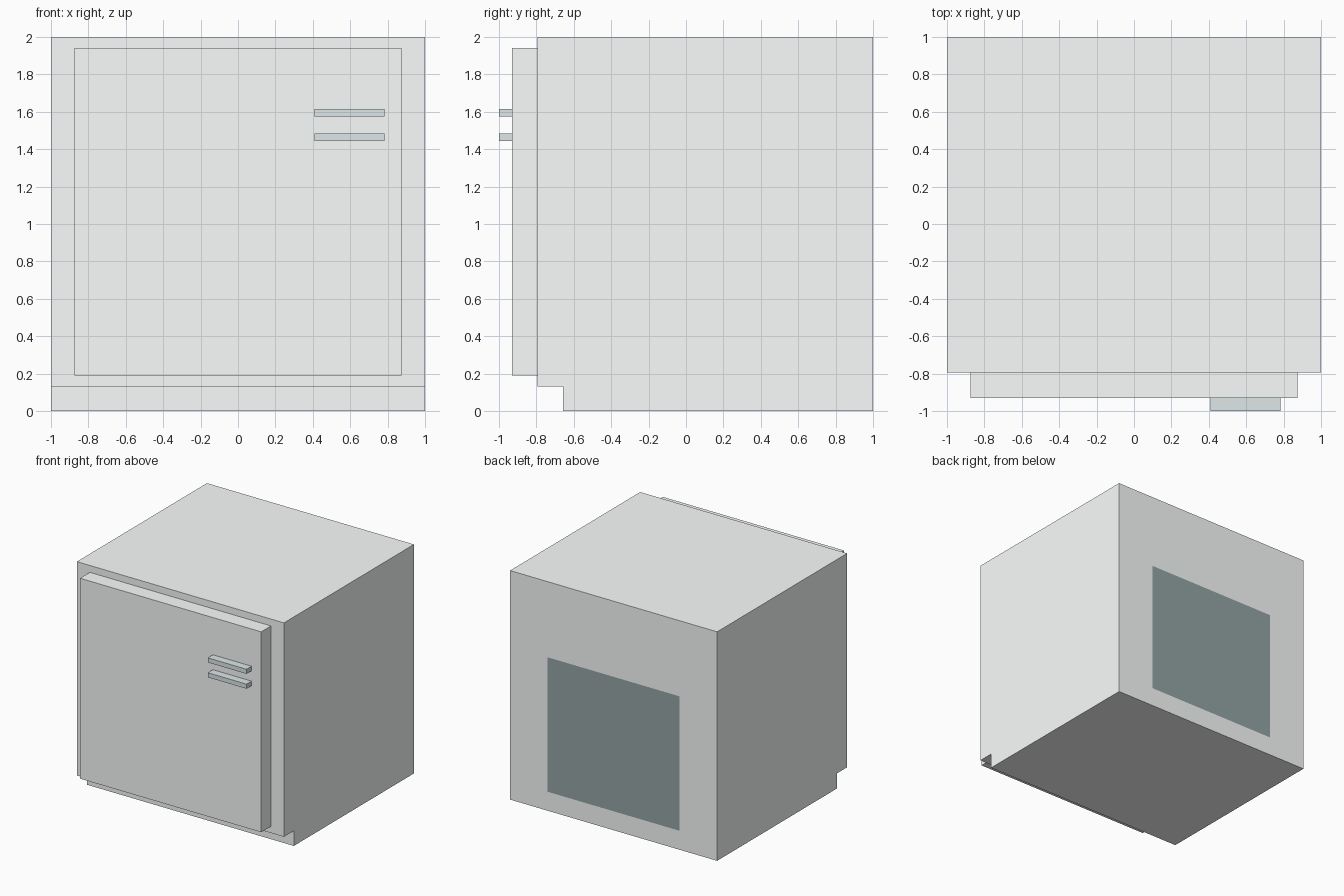
import bpy
import bmesh

if "Cube" in bpy.data.objects:
    bpy.data.objects.remove(bpy.data.objects["Cube"])

WHITE = (0.96, 0.99, 0.975, 1)
STEEL = (0.73, 0.80, 0.81, 1)
DARK = (0.30, 0.375, 0.375, 1)


def make_object(name, bm, color):
    bmesh.ops.recalc_face_normals(bm, faces=bm.faces)
    mesh = bpy.data.meshes.new(name)
    bm.to_mesh(mesh)
    bm.free()
    obj = bpy.data.objects.new(name, mesh)
    bpy.context.collection.objects.link(obj)
    mat = bpy.data.materials.new(name + "_finish")
    mat.diffuse_color = color
    mat.use_nodes = True
    mat.node_tree.nodes["Principled BSDF"].inputs["Base Color"].default_value = mat.diffuse_color
    mesh.materials.append(mat)
    return obj


def box(name, x, y, z, color):
    bm = bmesh.new()
    bmesh.ops.create_cube(bm, size=1)
    for v in bm.verts:
        for i, (lo, hi) in enumerate((x, y, z)):
            v.co[i] = lo if v.co[i] < 0 else hi
    return make_object(name, bm, color)


# Cabinet: side profile with toe kick, extruded across the width
BACK = 0.999
FRONT, KICK_Y, KICK_Z = -0.795, -0.658, 0.132
profile = [(FRONT, KICK_Z), (KICK_Y, KICK_Z), (KICK_Y, 0),
           (BACK, 0), (BACK, 2), (FRONT, 2)]
bm = bmesh.new()
side = bm.faces.new([bm.verts.new((-1, y, z)) for y, z in profile])
ext = bmesh.ops.extrude_face_region(bm, geom=[side], use_keep_orig=True)
bmesh.ops.translate(bm, vec=(2, 0, 0),
                    verts=[g for g in ext["geom"] if isinstance(g, bmesh.types.BMVert)])
make_object("cabinet", bm, WHITE)

# Door slab on the front
DOOR_FRONT = -0.93
box("door", (-0.875, 0.875), (DOOR_FRONT, FRONT), (0.19, 1.94), WHITE)

# Two short handle bars
for label, z in (("lower", 1.445), ("upper", 1.575)):
    box(label + "_handle", (0.408, 0.782), (-1, DOOR_FRONT), (z, z + 0.04), STEEL)

# Flat dark panel on the back
bm = bmesh.new()
bm.faces.new([bm.verts.new((x, 1.0, z)) for x, z in
              ((0.638, 0.166), (-0.638, 0.166), (-0.638, 1.34), (0.638, 1.34))])
panel = make_object("back_panel", bm, DARK)
if panel.data.polygons[0].normal.y < 0:
    panel.data.flip_normals()
